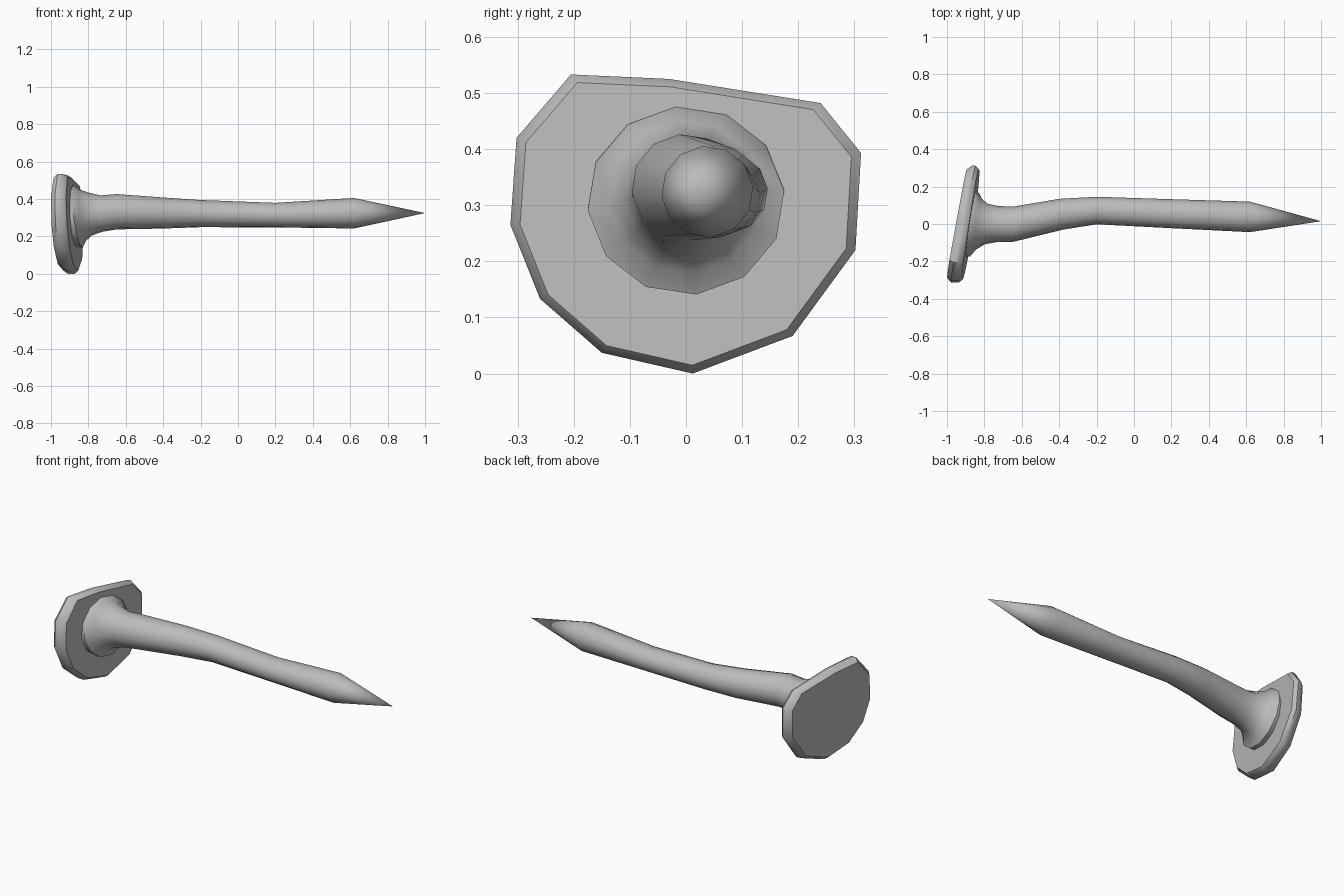
import bpy, bmesh, math

if "Cube" in bpy.data.objects:
    bpy.data.objects.remove(bpy.data.objects["Cube"])

steel = bpy.data.materials.new("steel grey")
steel.diffuse_color = (0.5, 0.5, 0.5, 1)
steel.use_nodes = True
steel.node_tree.nodes["Principled BSDF"].inputs["Base Color"].default_value = steel.diffuse_color


def skin(name, rings, tip=None, angle=40):
    """Bridge equal-sized rings of points, capping the start and the end (or a tip)."""
    bm = bmesh.new()
    loops = [[bm.verts.new(p) for p in ring] for ring in rings]
    n = len(loops[0])
    for a, b in zip(loops, loops[1:]):
        for i in range(n):
            bm.faces.new((a[i], a[(i + 1) % n], b[(i + 1) % n], b[i]))
    bm.faces.new(loops[0])
    if tip:
        t = bm.verts.new(tip)
        for i in range(n):
            bm.faces.new((loops[-1][i], loops[-1][(i + 1) % n], t))
    else:
        bm.faces.new(loops[-1])
    bmesh.ops.recalc_face_normals(bm, faces=bm.faces)
    me = bpy.data.meshes.new(name)
    bm.to_mesh(me)
    bm.free()
    me.materials.append(steel)
    ob = bpy.data.objects.new(name, me)
    bpy.context.collection.objects.link(ob)
    bpy.ops.object.select_all(action='DESELECT')
    ob.select_set(True)
    bpy.context.view_layer.objects.active = ob
    bpy.ops.object.shade_smooth_by_angle(angle=math.radians(angle))
    return ob


# Head: hand-hammered irregular outline (y, z), tilted, with bevelled rims
outline = [(-0.205, 0.533), (-0.03, 0.525), (0.24, 0.482), (0.312, 0.393),
           (0.302, 0.22), (0.19, 0.067), (0.012, 0.0), (-0.15, 0.037),
           (-0.26, 0.133), (-0.313, 0.265), (-0.302, 0.42)]


def back(y, z):
    return -0.945 + 0.18 * y - 0.03 * (z - 0.27)


def front(y, z):
    return -0.87 + 0.15 * y - 0.05 * (z - 0.27)


def head_ring(scale, surface, shift):
    pts = [(y * scale, 0.27 + (z - 0.27) * scale) for y, z in outline]
    return [(surface(y, z) + shift, y, z) for y, z in pts]


skin("nail_head", [head_ring(0.93, back, 0), head_ring(1, back, 0.025),
                   head_ring(1, front, -0.02), head_ring(0.945, front, 0)])

# Shank: flared collar against the head, then a bent, slightly uneven rod
# (x, centre y, centre z, radius y, radius z, tilt by y, tilt by z)
sections = [(-0.885, 0.0, 0.31, 0.176, 0.168, 0.13, -0.14),
            (-0.857, 0.0, 0.308, 0.176, 0.168, 0.13, -0.14),
            (-0.83, 0.0, 0.315, 0.137, 0.137, 0.12, -0.13),
            (-0.79, 0.0, 0.32, 0.109, 0.115, 0.08, -0.08),
            (-0.73, 0.0, 0.322, 0.097, 0.098, 0.03, -0.03),
            (-0.65, -0.002, 0.332, 0.095, 0.095, 0.0, 0.0),
            (-0.39, 0.052, 0.325, 0.083, 0.083, -0.1, 0.0),
            (-0.2, 0.072, 0.322, 0.074, 0.073, 0.0, 0.0),
            (0.2, 0.055, 0.314, 0.078, 0.066, 0.0, 0.0),
            (0.62, 0.038, 0.324, 0.082, 0.082, 0.0, 0.0)]
SIDES = 12


def shank_ring(x, cy, cz, ry, rz, ty, tz):
    ring = []
    for i in range(SIDES):
        a = math.tau * (i + 0.2) / SIDES
        dy, dz = ry * math.cos(a), rz * math.sin(a)
        ring.append((x + ty * dy + tz * dz, cy + dy, cz + dz))
    return ring


skin("nail_shank_and_point", [shank_ring(*s) for s in sections], tip=(1.0, 0.015, 0.325), angle=45)
